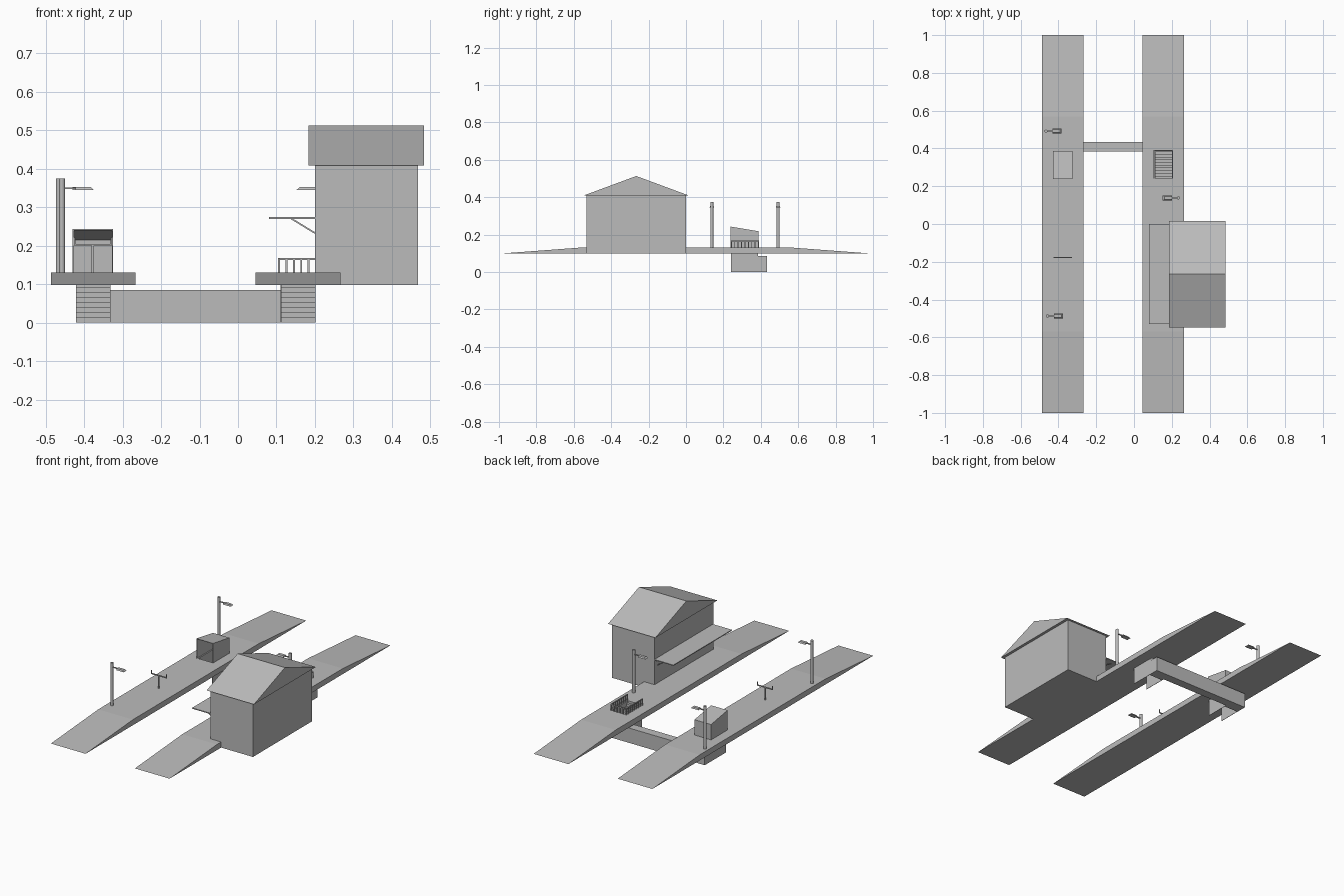
import bpy
import bmesh
from math import atan2, hypot
from mathutils import Matrix, Vector

old = bpy.data.objects.get("Cube")
if old:
    bpy.data.objects.remove(old, do_unlink=True)

GREY = (0.5, 0.5, 0.5, 1)
grey = bpy.data.materials.new("plain_grey")
grey.use_nodes = True
grey.diffuse_color = GREY
grey.node_tree.nodes["Principled BSDF"].inputs["Base Color"].default_value = GREY

BASE, DECK = 0.098, 0.13


def finish(name, bm):
    bmesh.ops.recalc_face_normals(bm, faces=bm.faces)
    mesh = bpy.data.meshes.new(name)
    bm.to_mesh(mesh)
    bm.free()
    mesh.materials.append(grey)
    ob = bpy.data.objects.new(name, mesh)
    bpy.context.collection.objects.link(ob)
    return ob


def add_box(bm, x, y, z):
    """Box from (low, high) pairs."""
    centre = Vector([(a + b) / 2 for a, b in (x, y, z)])
    size = [b - a for a, b in (x, y, z)]
    bmesh.ops.create_cube(bm, size=1, matrix=Matrix.Translation(centre) @ Matrix.Diagonal((*size, 1)))


def boxes(name, *parts):
    bm = bmesh.new()
    for part in parts:
        add_box(bm, *part)
    return finish(name, bm)


def add_prism(bm, points, x):
    """Extrude a (y, z) outline along x."""
    face = bm.faces.new([bm.verts.new((x[0], y, z)) for y, z in points])
    out = bmesh.ops.extrude_face_region(bm, geom=[face])
    moved = [v for v in out["geom"] if isinstance(v, bmesh.types.BMVert)]
    bmesh.ops.translate(bm, verts=moved, vec=(x[1] - x[0], 0, 0))


def prism(name, points, x):
    bm = bmesh.new()
    add_prism(bm, points, x)
    return finish(name, bm)


# Platforms with ramped ends and a stair opening
STAIR_Y = (0.24, 0.385)
STAIRS = {"left": (0.113, 0.2), "right": (-0.42, -0.333)}
DECKS = {"left": (0.046, 0.266), "right": (-0.487, -0.267)}
for side, deck in DECKS.items():
    outline = [(-1, BASE), (1, BASE), (0.57, DECK), (-0.57, DECK)]
    platform = prism(side + "_platform", outline, deck)
    cutter = boxes(side + "_stair_cutter", (STAIRS[side], STAIR_Y, (0.05, 0.2)))
    cutter.hide_render = True
    cutter.hide_viewport = True
    cutter.display_type = "WIRE"
    cut = platform.modifiers.new("stair_opening", "BOOLEAN")
    cut.operation = "DIFFERENCE"
    cut.solver = "EXACT"
    cut.object = cutter

    # Stairs going down, as a thin folded strip
    steps = 10
    x0, x1 = STAIRS[side]
    run = (STAIR_Y[1] - STAIR_Y[0]) / steps
    rise = DECK / steps
    bm = bmesh.new()
    path = [(STAIR_Y[0], DECK)]
    for i in range(steps):
        y, z = STAIR_Y[0] + i * run, DECK - (i + 1) * rise
        path += [(y, z), (y + run, z)]
    pairs = [(bm.verts.new((x0, y, z)), bm.verts.new((x1, y, z))) for y, z in path]
    for a, b in zip(pairs, pairs[1:]):
        bm.faces.new((a[0], a[1], b[1], b[0]))
    finish(side + "_stairs", bm)

    # Stairwell side walls under the platform
    t = 0.002
    boxes(side + "_stairwell_walls",
          ((x0 - t, x0), STAIR_Y, (0, BASE)),
          ((x1, x1 + t), STAIR_Y, (0, BASE)))

# Passage linking the two stairs, open toward each flight
t = 0.002
px, py, pz = (-0.422, 0.202), (0.383, 0.433), (0, 0.085)
boxes("passage",
      (px, py, (0, t)),
      (px, py, (pz[1] - t, pz[1])),
      (px, (py[1] - t, py[1]), pz),
      ((px[0], px[0] + t), py, pz),
      ((px[1] - t, px[1]), py, pz),
      ((-0.333, 0.113), (py[0], py[0] + t), pz))

# Station house with gable roof
boxes("house_walls", ((0.2, 0.468), (-0.533, 0), (BASE, 0.41)))
prism("house_roof", [(-0.547, 0.409), (0.015, 0.409), (-0.266, 0.513)], (0.184, 0.484))

# Canopy with slanted braces
boxes("canopy", ((0.08, 0.2), (-0.53, 0), (0.27, 0.275)))
bm = bmesh.new()
for y in (-0.5, -0.265, -0.03):
    a, b = Vector((0.138, y, 0.271)), Vector((0.2, y, 0.233))
    d = b - a
    place = Matrix.Translation((a + b) / 2) @ Matrix.Rotation(atan2(-d.z, d.x), 4, "Y")
    bmesh.ops.create_cube(bm, size=1, matrix=place @ Matrix.Diagonal((hypot(d.x, d.z), 0.005, 0.004, 1)))
finish("canopy_braces", bm)

# Open-fronted stair shelter
sx, sy = (-0.43, -0.325), (0.237, 0.387)
front, back, t = 0.243, 0.218, 0.003
bm = bmesh.new()
side_outline = [(sy[0], DECK), (sy[1], DECK), (sy[1], back), (sy[0], front)]
add_prism(bm, side_outline, (sx[0], sx[0] + t))
add_prism(bm, side_outline, (sx[1] - t, sx[1]))
add_prism(bm, [(sy[0], front - t), (sy[1], back - t), (sy[1], back), (sy[0], front)], sx)
add_box(bm, sx, (sy[1] - t, sy[1]), (DECK, back))
finish("stair_shelter", bm)

# Railing on three sides of the open stair
rx, ry, top, r = (0.107, 0.203), (0.24, 0.388), 0.168, 0.0025
parts = [((x - r, x + r), ry, (top - 2 * r, top)) for x in rx]
parts.append((rx, (ry[1] - r, ry[1] + r), (top - 2 * r, top)))
for i in range(9):
    y = ry[0] + r + (ry[1] - ry[0] - r) * i / 8
    parts += [((x - r, x + r), (y - r, y + r), (DECK, top - r)) for x in rx]
for i in range(1, 5):
    x = rx[0] + (rx[1] - rx[0]) * i / 5
    parts.append(((x - r, x + r), (ry[1] - r, ry[1] + r), (DECK, top - r)))
boxes("stair_railing", *parts)


# Lamp posts with a tapered head on an arm
def lamp(name, x, y, way):
    bm = bmesh.new()
    bmesh.ops.create_cone(bm, cap_ends=True, segments=12, radius1=0.008, radius2=0.008, depth=0.245,
                          matrix=Matrix.Translation((0, 0, DECK + 0.1225)))
    add_box(bm, (0, 0.037), (-0.003, 0.003), (0.347, 0.352))
    first = len(bm.verts)
    add_box(bm, (0.035, 0.083), (-0.0125, 0.0125), (0.345, 0.353))
    bm.verts.ensure_lookup_table()
    for v in bm.verts[first:]:
        if v.co.z > 0.35:
            v.co.y *= 0.7
            if v.co.x > 0.06:
                v.co.x -= 0.009
    for v in bm.verts:
        v.co = (x + way * v.co.x, y + v.co.y, v.co.z)
    finish(name, bm)


lamp("rear_right_lamp", -0.466, 0.492, 1)
lamp("front_right_lamp", -0.458, -0.487, 1)
lamp("left_lamp", 0.235, 0.138, -1)

# Sign stand: post, crossbar and two short uprights
sign_y = (-0.18, -0.174)
boxes("sign_stand",
      ((-0.381, -0.375), sign_y, (DECK, 0.202)),
      ((-0.427, -0.328), sign_y, (0.2, 0.205)),
      ((-0.427, -0.423), sign_y, (0.2, 0.222)),
      ((-0.332, -0.328), sign_y, (0.2, 0.222)))
